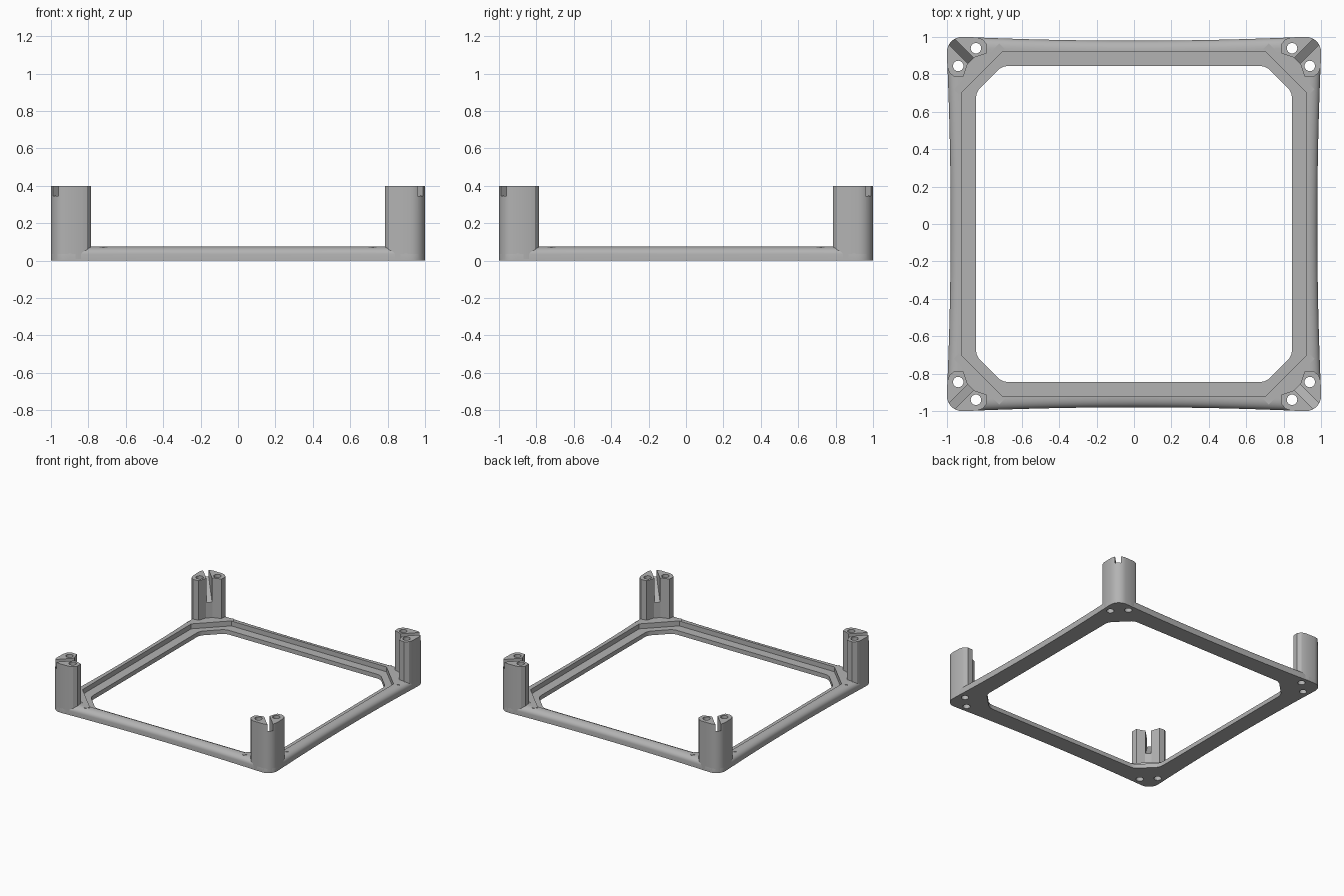
import bpy, bmesh, math

cube = bpy.data.objects.get("Cube")
if cube:
    bpy.data.objects.remove(cube, do_unlink=True)

grey = bpy.data.materials.new("plain grey")
grey.use_nodes = True
grey.diffuse_color = (0.45, 0.45, 0.45, 1)
grey.node_tree.nodes["Principled BSDF"].inputs["Base Color"].default_value = (0.45, 0.45, 0.45, 1)


def loft(name, loops):
    """Closed solid through a stack of equal-length 3D loops."""
    bm = bmesh.new()
    rings = [[bm.verts.new(p) for p in loop] for loop in loops]
    n = len(rings[0])
    for a, b in zip(rings, rings[1:]):
        for i in range(n):
            j = (i + 1) % n
            bm.faces.new((a[i], a[j], b[j], b[i]))
    bm.faces.new(rings[0][::-1])
    bm.faces.new(rings[-1])
    bmesh.ops.recalc_face_normals(bm, faces=bm.faces)
    mesh = bpy.data.meshes.new(name)
    bm.to_mesh(mesh)
    bm.free()
    mesh.materials.append(grey)
    obj = bpy.data.objects.new(name, mesh)
    bpy.context.collection.objects.link(obj)
    return obj


def prism(name, points, low, high):
    return loft(name, [[(x, y, z) for x, y in points] for z in (low, high)])


def spin(quarter):
    """Repeat a quarter outline around the centre."""
    out = list(quarter)
    for _ in range(3):
        quarter = [(-y, x) for x, y in quarter]
        out += quarter
    return out


def fold(half):
    """Complete an outline by reflecting it in the diagonal."""
    return half + [(y, x) for x, y in reversed(half)]


def apply(obj, kind, **settings):
    mod = obj.modifiers.new(kind.title(), kind)
    for key, value in settings.items():
        setattr(mod, key, value)
    bpy.context.view_layer.objects.active = obj
    bpy.ops.object.modifier_apply(modifier=mod.name)


def cut(obj, cutter):
    apply(obj, 'BOOLEAN', operation='DIFFERENCE', solver='EXACT', object=cutter)


def four_corners(obj):
    apply(obj, 'MIRROR', use_axis=(True, True, False))


def arc(radius, start, end, steps):
    angles = [math.radians(start + (end - start) * i / steps) for i in range(steps + 1)]
    return [(0.92 + radius * math.cos(a), 0.92 + radius * math.sin(a)) for a in angles]


# Outer outline: slightly hollow sides and rounded corners
def outline(inset):
    side = [(0.98 + 0.02 * (i / 8) ** 2 - inset, 0.9 * i / 8) for i in range(9)]
    back = [(y, x) for x, y in reversed(side[1:])]
    return spin(side + arc(0.08 - inset, 0, 90, 8) + back)


# Frame with a rounded upper outer edge
layers = [(0, 0), (0, 0.035)]
layers += [(0.055 * (1 - math.cos(a)), 0.035 + 0.04 * math.sin(a))
           for a in (math.radians(15 * i) for i in range(1, 7))]
frame = loft("frame", [[(x, y, z) for x, y in outline(d)] for d, z in layers])

# Inner ledge and opening
ledge = prism("ledge_cutter", spin(fold([(0.92, 0.73)])), 0.035, 0.2)
opening = prism("opening_cutter",
                spin(fold([(0.845, 0.67), (0.842, 0.695), (0.828, 0.722)])), -0.1, 0.2)

# Corner posts
post_half = arc(0.08, 45, 0, 4)[1:] + [(0.998, 0.84), (0.987, 0.808), (0.96, 0.787),
                                       (0.912, 0.79), (0.89, 0.855)]
posts = prism("corner_posts", [(0.9766, 0.9766)] + fold(post_half), 0.01, 0.4)

# Sloping slot through the top of each post
w = 0.015
def slot_side(s):
    return [(x + s * w, x - s * w, z)
            for x, z in ((0.8, 0.1), (1.05, 0.45), (1.05, 0.6), (0.8, 0.6))]
slot = loft("slot_cutter", [slot_side(-1), slot_side(1)])
cut(posts, slot)

# Screw holes
holes = []
for cx, cy in ((0.94, 0.845), (0.845, 0.94)):
    ring = [(cx + 0.028 * math.cos(i * math.tau / 24), cy + 0.028 * math.sin(i * math.tau / 24))
            for i in range(24)]
    hole = prism("hole_cutter", ring, -0.1, 0.6)
    cut(posts, hole)
    four_corners(hole)
    holes.append(hole)
four_corners(posts)

for cutter in [ledge, opening] + holes:
    cut(frame, cutter)

# Diagonal bars across the corners
bars = prism("corner_bars", [(0.69, 0.935), (0.72, 0.965), (0.965, 0.72), (0.935, 0.69)],
             0.02, 0.076)
four_corners(bars)

for cutter in [ledge, opening, slot] + holes:
    bpy.data.objects.remove(cutter, do_unlink=True)

for obj in (frame, posts, bars):
    bpy.ops.object.select_all(action='DESELECT')
    obj.select_set(True)
    bpy.context.view_layer.objects.active = obj
    bpy.ops.object.shade_smooth_by_angle(angle=math.radians(25))
